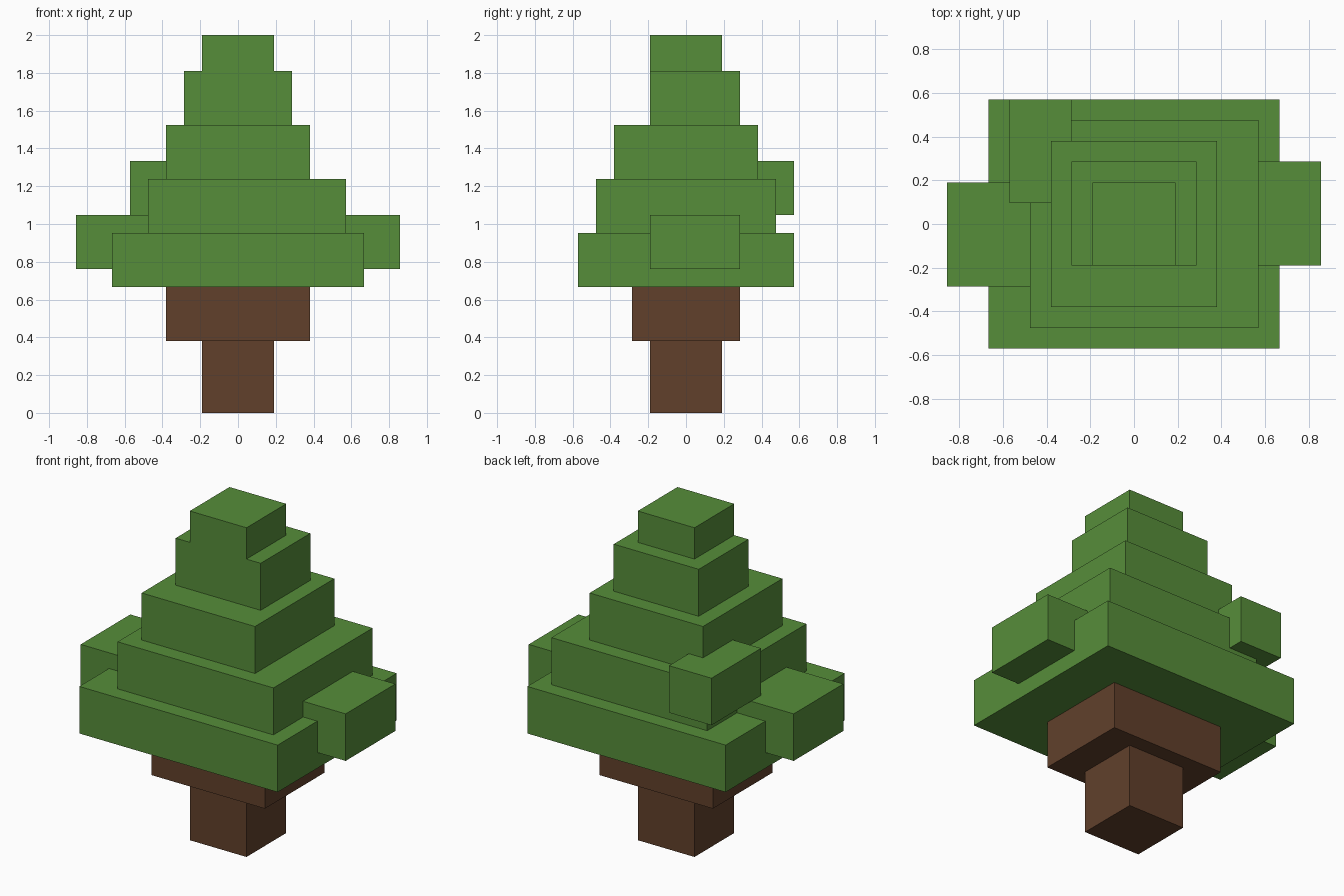
import bpy
import bmesh
from mathutils import Vector

if "Cube" in bpy.data.objects:
    bpy.data.objects.remove(bpy.data.objects["Cube"])

U = 2 / 21  # block unit: the tree is 21 units tall


def material(name, rgb):
    m = bpy.data.materials.new(name)
    m.diffuse_color = (*rgb, 1)
    m.use_nodes = True
    m.node_tree.nodes["Principled BSDF"].inputs["Base Color"].default_value = m.diffuse_color
    return m


LEAF = material("leaf green", (0.094, 0.270, 0.042))
BARK = material("bark brown", (0.120, 0.051, 0.024))


def block(name, mat, x, y, z):
    """Box spanning the given (min, max) ranges, in block units."""
    lo, hi = (Vector(c) * U for c in zip(x, y, z))
    bm = bmesh.new()
    bmesh.ops.create_cube(bm, size=1)
    for v in bm.verts:
        v.co = Vector([(lo[i] + hi[i]) / 2 + v.co[i] * (hi[i] - lo[i]) for i in range(3)])
    mesh = bpy.data.meshes.new(name)
    bm.to_mesh(mesh)
    bm.free()
    mesh.materials.append(mat)
    bpy.context.collection.objects.link(bpy.data.objects.new(name, mesh))


# Trunk
block("trunk_lower", BARK, (-2, 2), (-2, 2), (0, 4))
block("trunk_upper", BARK, (-4, 4), (-3, 3), (4, 7))

# Stacked foliage tiers, bottom to top
block("foliage_base", LEAF, (-7, 7), (-6, 6), (7, 10))
block("foliage_lower", LEAF, (-5, 6), (-5, 5), (10, 13))
block("foliage_middle", LEAF, (-4, 4), (-4, 4), (13, 16))
block("foliage_upper", LEAF, (-3, 3), (-2, 3), (16, 19))
block("foliage_top", LEAF, (-2, 2), (-2, 2), (19, 21))

# Foliage clumps sticking out of the tiers
block("clump_right", LEAF, (5, 9), (-2, 3), (8, 11))
block("clump_left", LEAF, (-9, -5), (-3, 2), (8, 11))
block("clump_back", LEAF, (-6, -3), (1, 6), (11, 14))
